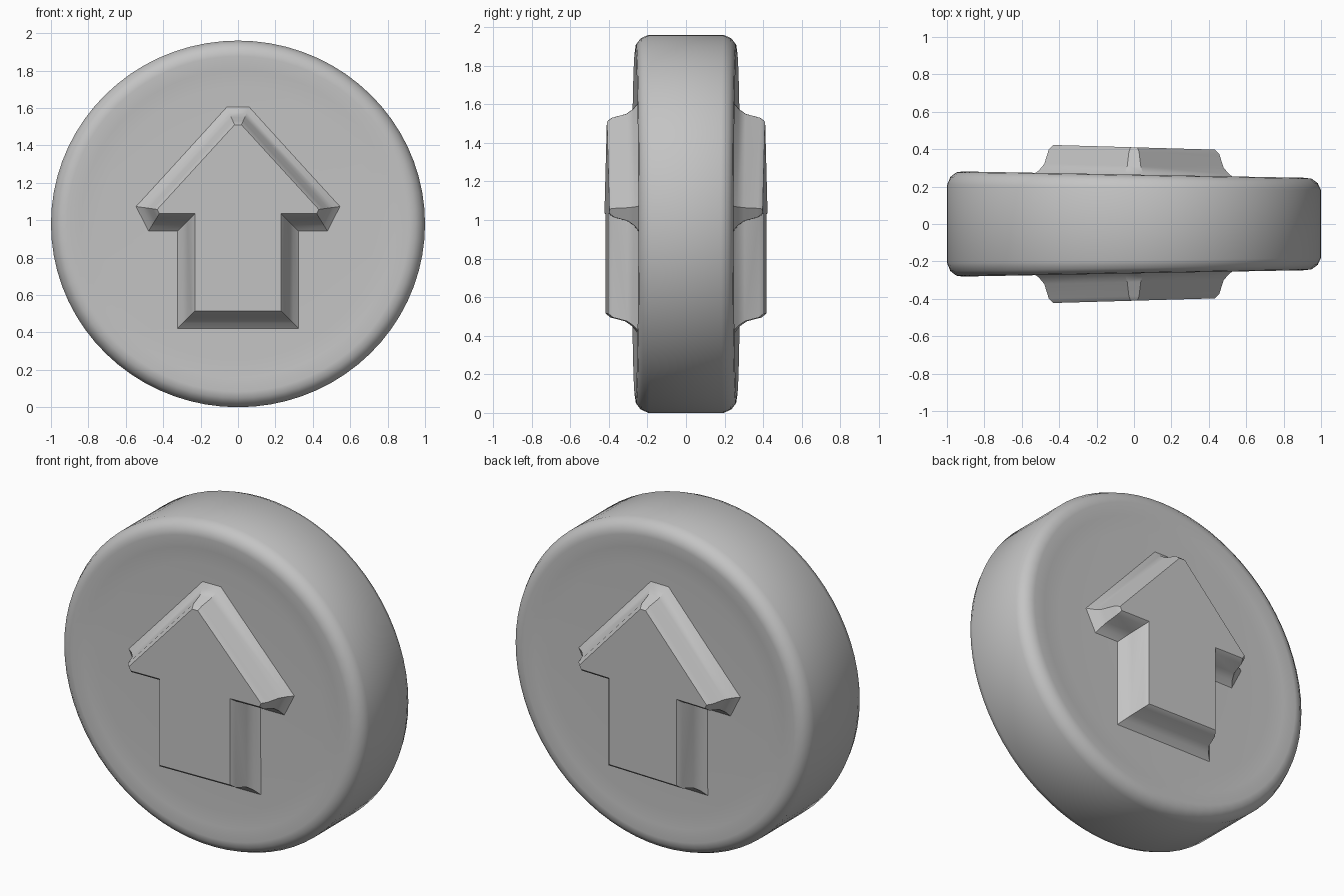
import bpy, bmesh, math
from mathutils import Vector

if "Cube" in bpy.data.objects:
    bpy.data.objects.remove(bpy.data.objects["Cube"])

CZ = 0.98        # height of the disc centre
SEG = 72

grey = bpy.data.materials.new("plain grey")
grey.diffuse_color = (0.55, 0.55, 0.55, 1)
grey.use_nodes = True
grey.node_tree.nodes["Principled BSDF"].inputs["Base Color"].default_value = grey.diffuse_color


def finish(bm, name, angle):
    # the whole token gets slightly thinner towards +x
    for v in bm.verts:
        v.co.y *= 1 - 0.07 * v.co.x
    bmesh.ops.recalc_face_normals(bm, faces=bm.faces)
    me = bpy.data.meshes.new(name)
    bm.to_mesh(me)
    bm.free()
    me.materials.append(grey)
    ob = bpy.data.objects.new(name, me)
    bpy.context.collection.objects.link(ob)
    bpy.ops.object.select_all(action='DESELECT')
    ob.select_set(True)
    bpy.context.view_layer.objects.active = ob
    bpy.ops.object.shade_smooth_by_angle(angle=math.radians(angle))


def loft(bm, rings):
    loops = [[bm.verts.new(p) for p in ring] for ring in rings]
    for a, b in zip(loops, loops[1:]):
        n = len(a)
        for i in range(n):
            j = (i + 1) % n
            bm.faces.new((a[i], a[j], b[j], b[i]))
    bm.faces.new(loops[0])
    bm.faces.new(loops[-1])


def offset(pts, d):
    # push a counter-clockwise outline outwards with mitred corners
    out = []
    n = len(pts)
    for i, p in enumerate(pts):
        e1 = (p - pts[i - 1]).normalized()
        e2 = (pts[(i + 1) % n] - p).normalized()
        n1, n2 = Vector((e1.y, -e1.x)), Vector((e2.y, -e2.x))
        out.append(p + (n1 + n2) * (d / (1 + n1.dot(n2))))
    return out


# round disc with a softly raised rim
half = [(0.3, 0.252), (0.74, 0.25), (0.84, 0.255), (0.915, 0.264),
        (0.95, 0.259), (0.982, 0.235), (1.0, 0.195)]
profile = [(r, -y) for r, y in half] + half[::-1]
bm = bmesh.new()
loft(bm, [[(r * math.cos(2 * math.pi * i / SEG), y,
            CZ + CZ * r * math.sin(2 * math.pi * i / SEG))
           for i in range(SEG)] for r, y in profile])
finish(bm, "disc", 40)

# raised arrow with flared foot, on both faces
right = [(0.245, 0.50), (0.245, 1.02), (0.43, 1.02), (0.45, 1.06), (0.025, 1.525)]
outline = [Vector(p) for p in right + [(-x, z) for x, z in right[::-1]]]
levels = [(0.20, 0.085), (0.25, 0.08), (0.275, 0.05), (0.31, 0.025),
          (0.385, 0.005), (0.41, -0.015)]
for side, name in ((-1, "front_arrow"), (1, "back_arrow")):
    bm = bmesh.new()
    loft(bm, [[(p.x, side * y, p.y) for p in offset(outline, d)]
              for y, d in levels])
    finish(bm, name, 35)
